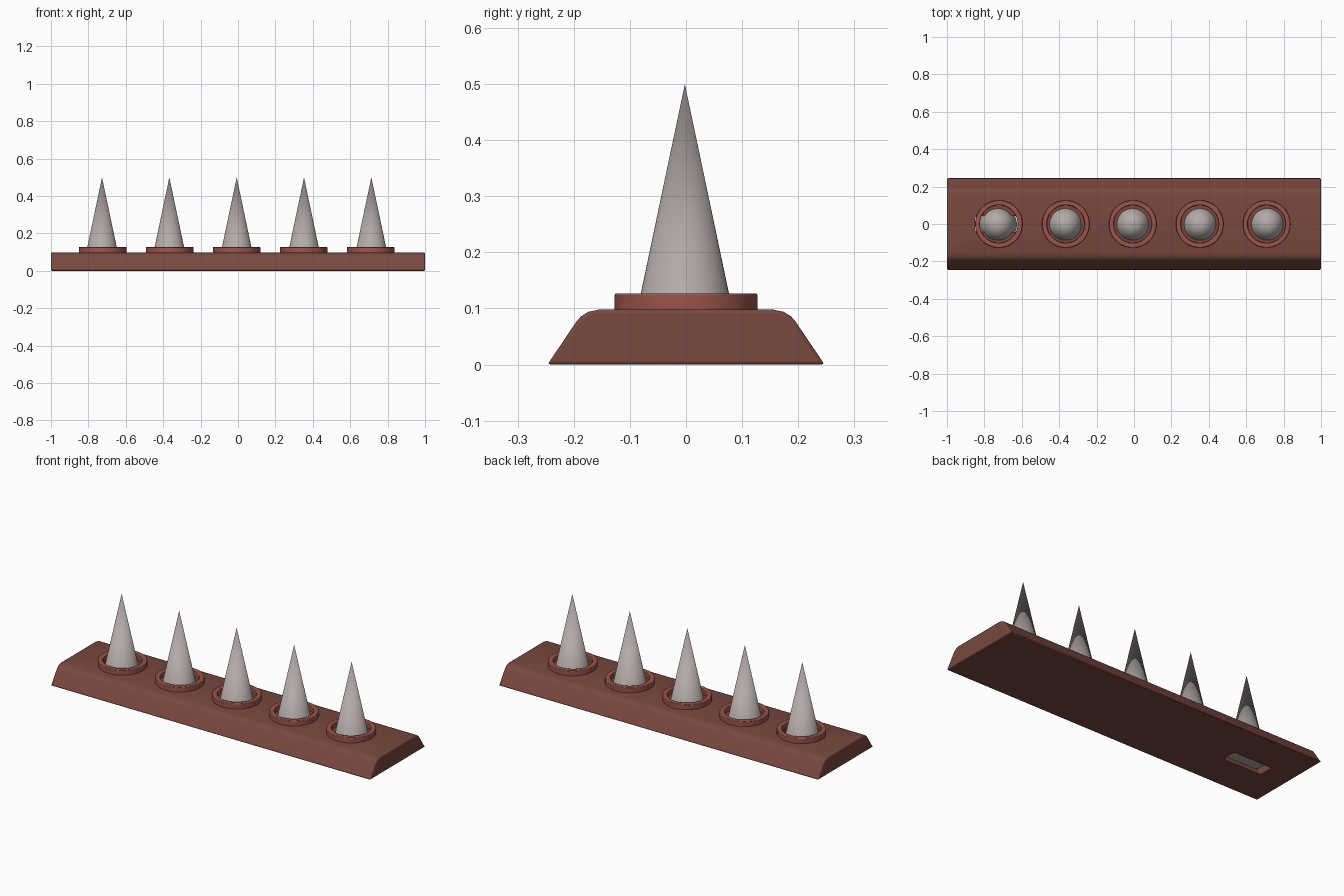
import bpy, math

if "Cube" in bpy.data.objects:
    bpy.data.objects.remove(bpy.data.objects["Cube"])


def material(name, rgb):
    m = bpy.data.materials.new(name)
    m.diffuse_color = (*rgb, 1)
    m.use_nodes = True
    m.node_tree.nodes["Principled BSDF"].inputs["Base Color"].default_value = m.diffuse_color
    return m


WOOD = material("dark_red_brown", (0.19, 0.065, 0.05))
RIM = material("brick_red", (0.32, 0.09, 0.07))
METAL = material("warm_grey", (0.45, 0.40, 0.39))


def add_mesh(name, verts, faces, mat):
    me = bpy.data.meshes.new(name)
    me.from_pydata(verts, [], faces)
    ob = bpy.data.objects.new(name, me)
    bpy.context.collection.objects.link(ob)
    me.materials.append(mat)
    return ob


def smooth(ob, angle=35):
    bpy.ops.object.select_all(action='DESELECT')
    ob.select_set(True)
    bpy.context.view_layer.objects.active = ob
    bpy.ops.object.shade_smooth_by_angle(angle=math.radians(angle))


def bevel(ob, width, segments=2):
    b = ob.modifiers.new("bevel", 'BEVEL')
    b.width, b.segments = width, segments
    b.limit_method, b.angle_limit = 'ANGLE', math.radians(45)


def prism(name, outline, to_3d, lo, hi, mat):
    """Extrude a closed 2D outline between two levels."""
    n = len(outline)
    verts = [to_3d(p, lo) for p in outline] + [to_3d(p, hi) for p in outline]
    faces = [tuple(reversed(range(n))), tuple(range(n, 2 * n))]
    faces += [(i, (i + 1) % n, n + (i + 1) % n, n + i) for i in range(n)]
    return add_mesh(name, verts, faces, mat)


def lathe(name, profile, x, mat, n=48):
    """Revolve a closed (radius, z) profile about a vertical axis at x."""
    k = len(profile)
    verts = [(x + r * math.cos(2 * math.pi * i / n), r * math.sin(2 * math.pi * i / n), z)
             for i in range(n) for r, z in profile]
    faces = [(i * k + j, (i + 1) % n * k + j, (i + 1) % n * k + (j + 1) % k, i * k + (j + 1) % k)
             for i in range(n) for j in range(k)]
    return add_mesh(name, verts, faces, mat)


# Base bar: sloped sides with rounded shoulders
half = [(0.247, 0), (0.195, 0.077), (0.187, 0.086), (0.174, 0.094), (0.155, 0.098)]
outline = half + [(-y, z) for y, z in reversed(half)]
base = prism("base_bar", outline, lambda p, x: (x, p[0], p[1]), -1, 1, WOOD)
bevel(base, 0.006)

# Slot through the base under the first spike
sx, hx, hy, r = -0.73, 0.12, 0.042, 0.015
corners = [(1, 1, 0), (-1, 1, 90), (-1, -1, 180), (1, -1, 270)]
slot_outline = [(sx + cx * (hx - r) + r * math.cos(math.radians(a + d)),
                 cy * (hy - r) + r * math.sin(math.radians(a + d)))
                for cx, cy, a in corners for d in (0, 30, 60, 90)]
slot = prism("slot_cutter", slot_outline, lambda p, z: (p[0], p[1], z), -0.05, 0.15, WOOD)
slot.hide_render = True
slot.hide_set(True)
cut = base.modifiers.new("slot", 'BOOLEAN')
cut.operation, cut.solver, cut.object = 'DIFFERENCE', 'EXACT', slot
smooth(base)

# Five rings, each with a spike passing down into the base
SPIKE_FOOT, TIP = 0.02, 0.5
for i in range(-2, 3):
    ring = lathe(f"ring_{i + 3}", [(0.101, 0.095), (0.127, 0.095), (0.127, 0.127), (0.101, 0.127)],
                 -0.007 + 0.358 * i, RIM)
    bevel(ring, 0.003)
    smooth(ring)

    bpy.ops.mesh.primitive_cone_add(vertices=48, radius1=0.2105 * (TIP - SPIKE_FOOT), radius2=0,
                                    depth=TIP - SPIKE_FOOT,
                                    location=(-0.007 + 0.36 * i, -0.002, (TIP + SPIKE_FOOT) / 2))
    spike = bpy.context.object
    spike.name = f"spike_{i + 3}"
    spike.data.materials.append(METAL)
    smooth(spike)
